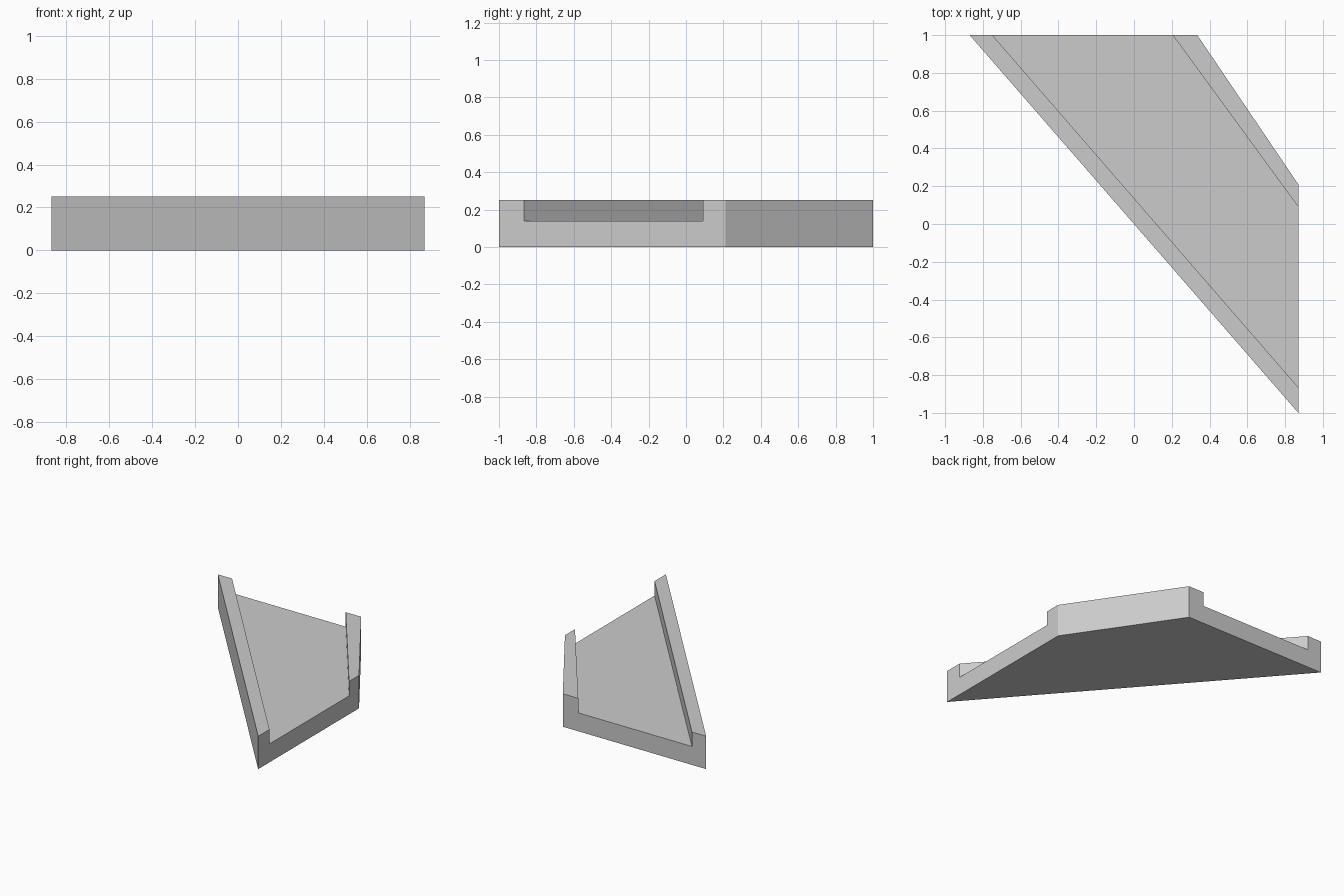
import bpy, bmesh

if "Cube" in bpy.data.objects:
    bpy.data.objects.remove(bpy.data.objects["Cube"])

HEIGHT, FLOOR = 0.25, 0.14

# Channel stations at each open end: outer long edge, inner long, inner short, outer short
back_end = [(x, 1.0) for x in (-0.87, -0.75, 0.205, 0.335)]
right_end = [(0.87, y) for y in (-1.0, -0.865, 0.09, 0.21)]


def u_section(p):
    """U-shaped cross-section: low floor between two raised rims."""
    steps = [(0, 0), (0, HEIGHT), (1, HEIGHT), (1, FLOOR),
             (2, FLOOR), (2, HEIGHT), (3, HEIGHT), (3, 0)]
    return [(*p[i], z) for i, z in steps]


# Loft the section between the two mitred ends
bm = bmesh.new()
a = [bm.verts.new(c) for c in u_section(back_end)]
b = [bm.verts.new(c) for c in u_section(right_end)]
for i in range(len(a)):
    j = (i + 1) % len(a)
    bm.faces.new((a[i], a[j], b[j], b[i]))

# End caps
bm.faces.new(a)
bm.faces.new(b[::-1])
bmesh.ops.recalc_face_normals(bm, faces=bm.faces)

mesh = bpy.data.meshes.new("channel_tile")
bm.to_mesh(mesh)
bm.free()
bpy.context.collection.objects.link(bpy.data.objects.new("channel_tile", mesh))
